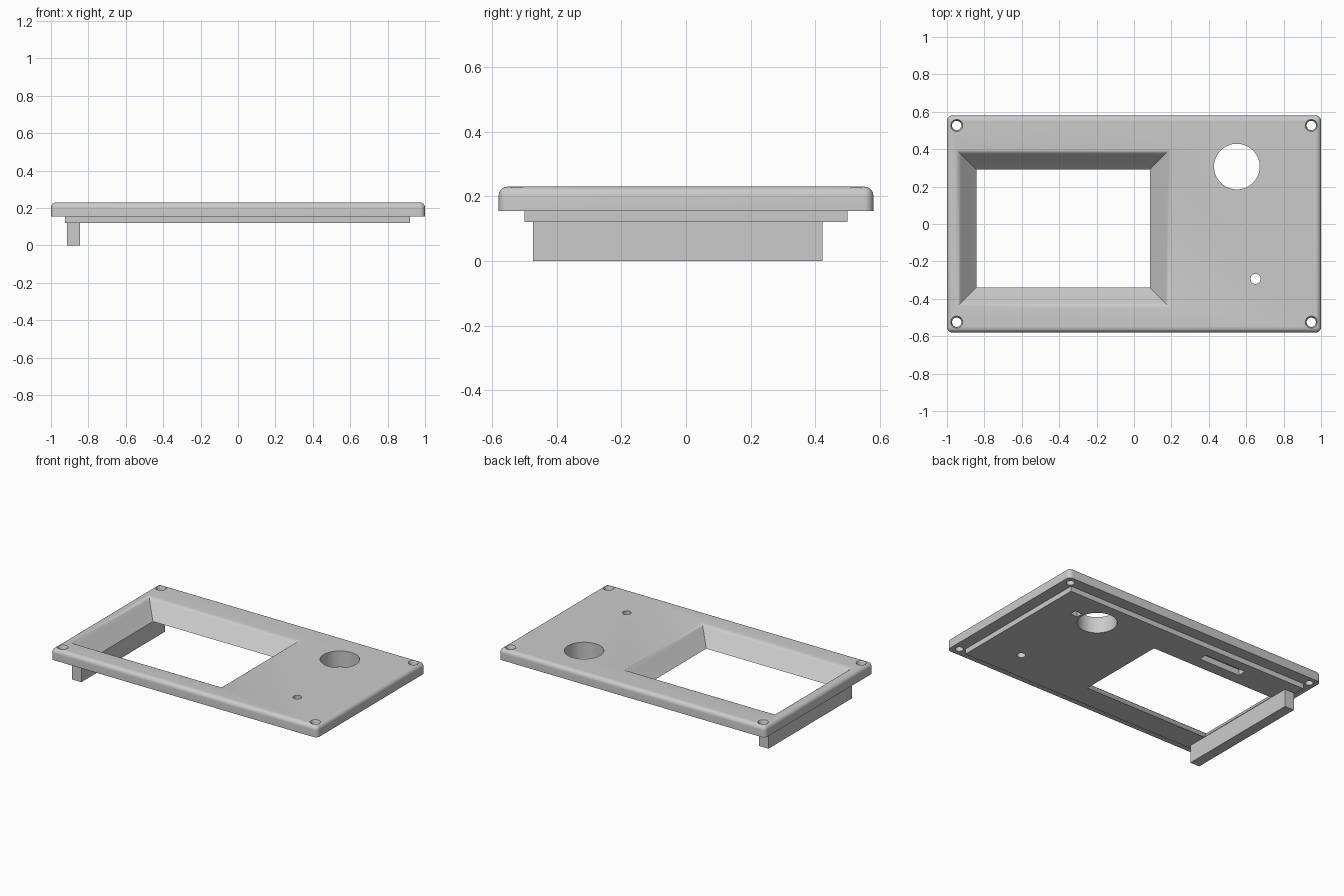
import bpy, bmesh
from mathutils import Matrix

old = bpy.data.objects.get("Cube")
if old:
    bpy.data.objects.remove(old, do_unlink=True)

grey = bpy.data.materials.new("plain grey plastic")
grey.use_nodes = True
grey.diffuse_color = (0.6, 0.6, 0.6, 1)
grey.node_tree.nodes["Principled BSDF"].inputs["Base Color"].default_value = (0.6, 0.6, 0.6, 1)


def finish(name, bm):
    bmesh.ops.recalc_face_normals(bm, faces=bm.faces[:])
    mesh = bpy.data.meshes.new(name)
    bm.to_mesh(mesh)
    bm.free()
    mesh.materials.append(grey)
    ob = bpy.data.objects.new(name, mesh)
    bpy.context.collection.objects.link(ob)
    return ob


def box(name, x0, x1, y0, y1, z0, z1, fillet=0):
    """Box; the fillet rounds every edge except those of the underside."""
    bm = bmesh.new()
    bmesh.ops.create_cube(bm, size=1)
    for v in bm.verts:
        v.co = (x1 if v.co.x > 0 else x0, y1 if v.co.y > 0 else y0, z1 if v.co.z > 0 else z0)
    if fillet:
        edges = [e for e in bm.edges if max(v.co.z for v in e.verts) > z0 + 0.001]
        bmesh.ops.bevel(bm, geom=edges, offset=fillet, segments=6, profile=0.5, affect='EDGES')
    return finish(name, bm)


def cylinder(name, x, y, r_low, r_high, z0, z1, sides=48):
    bm = bmesh.new()
    bmesh.ops.create_cone(bm, cap_ends=True, segments=sides, radius1=r_low, radius2=r_high,
                          depth=z1 - z0, matrix=Matrix.Translation((x, y, (z0 + z1) / 2)))
    return finish(name, bm)


def window_cutter(name, x0, x1, y0, y1, rings):
    """Flared rectangular funnel from (spread, height) rings."""
    bm = bmesh.new()
    loops = []
    for s, z in rings:
        corners = [(x0 - s, y0 - s), (x1 + s, y0 - s), (x1 + s, y1 + s), (x0 - s, y1 + s)]
        loops.append([bm.verts.new((x, y, z)) for x, y in corners])
    for a, b in zip(loops, loops[1:]):
        for i in range(4):
            j = (i + 1) % 4
            bm.faces.new((a[i], a[j], b[j], b[i]))
    bm.faces.new(loops[0][::-1])
    bm.faces.new(loops[-1])
    return finish(name, bm)


def combine(target, other, operation):
    other.hide_render = True
    bpy.context.view_layer.objects.active = target
    mod = target.modifiers.new("combine", 'BOOLEAN')
    mod.operation = operation
    mod.solver = 'EXACT'
    mod.object = other
    bpy.ops.object.modifier_apply(modifier=mod.name)
    bpy.data.objects.remove(other, do_unlink=True)


# Cover panel with its stepped inner plate
panel = box("cover_panel", -1, 1, -0.58, 0.58, 0.155, 0.23, fillet=0.028)
combine(panel, box("inner_plate", -0.925, 0.92, -0.5, 0.5, 0.12, 0.18), 'UNION')

# Screen window with sloped sides and softened upper rim
rings = [(0, 0.1), (0, 0.12), (0.078, 0.205), (0.087, 0.216), (0.097, 0.225), (0.108, 0.23), (0.108, 0.26)]
cutters = [window_cutter("window_cutter", -0.843, 0.086, -0.34, 0.292, rings)]

# Round openings and corner screw holes
cutters.append(cylinder("dial_cutter", 0.55, 0.307, 0.122, 0.122, 0.05, 0.3, 64))
cutters.append(cylinder("button_cutter", 0.65, -0.293, 0.027, 0.027, 0.05, 0.3, 32))
for x in (-0.948, 0.948):
    for y in (-0.525, 0.527):
        cutters.append(cylinder("screw_cutter", x, y, 0.025, 0.025, 0.1, 0.3, 32))
        cutters.append(cylinder("screw_head_cutter", x, y, 0.025, 0.035, 0.215, 0.235, 32))

# Shallow pockets in the underside
cutters.append(box("slot_cutter", -0.52, -0.21, 0.372, 0.43, 0.1, 0.16))
cutters.append(box("key_cutter", 0.69, 0.745, 0.285, 0.33, 0.1, 0.16))
for cutter in cutters:
    combine(panel, cutter, 'DIFFERENCE')

# Support rib below the panel
rib = box("support_rib", -0.915, -0.845, -0.473, 0.422, 0, 0.12)

bpy.ops.object.select_all(action='DESELECT')
panel.select_set(True)
bpy.context.view_layer.objects.active = panel
bpy.ops.object.shade_smooth_by_angle(angle=0.6)
